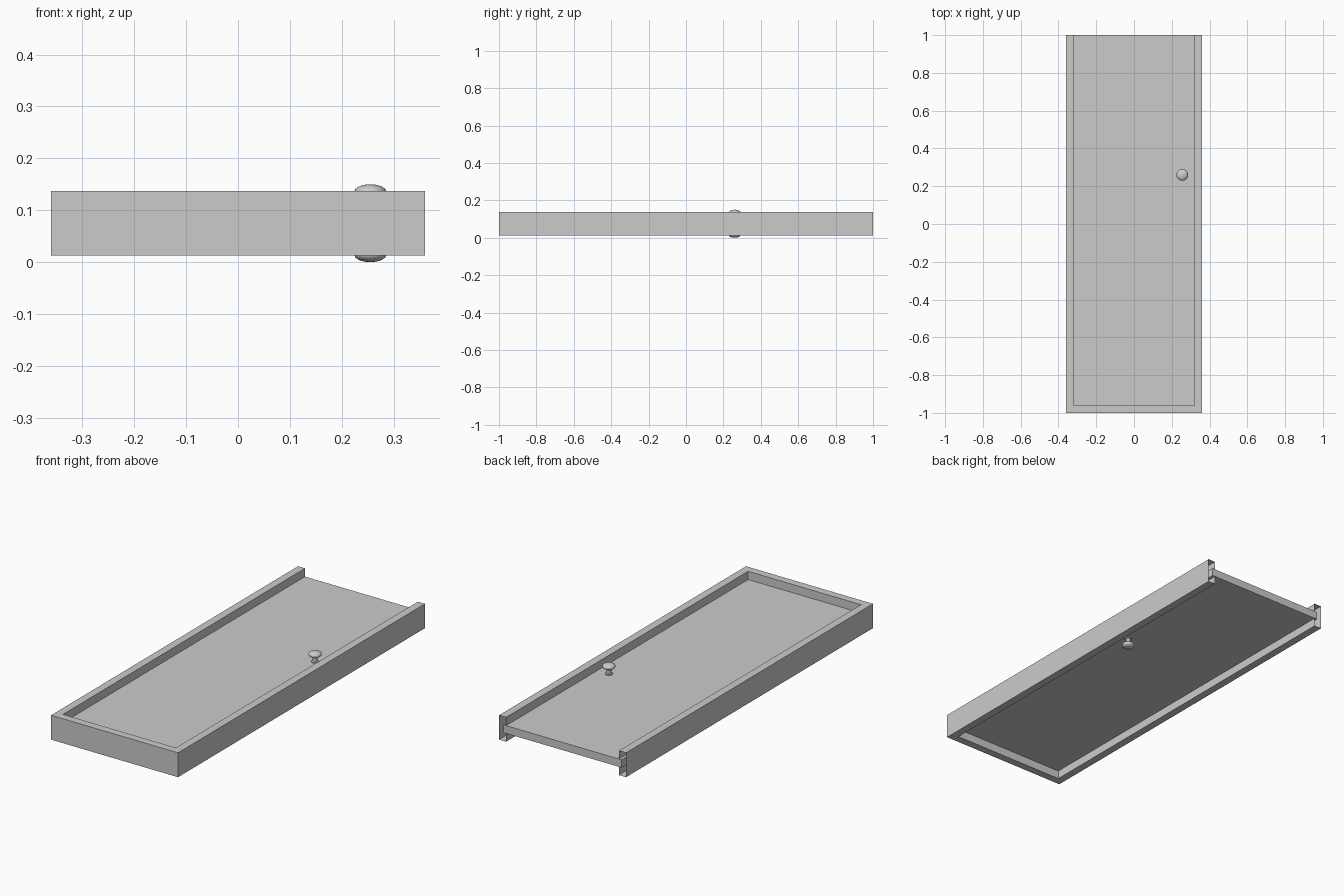
import bpy, bmesh, math

cube = bpy.data.objects.get("Cube")
if cube:
    bpy.data.objects.remove(cube)

grey = bpy.data.materials.new("plain_grey")
grey.use_nodes = True
grey.diffuse_color = (0.6, 0.6, 0.6, 1)
grey.node_tree.nodes["Principled BSDF"].inputs["Base Color"].default_value = (0.6, 0.6, 0.6, 1)

HALF_W, HALF_L, RAIL = 0.36, 1.0, 0.04
MID, HALF_H, HALF_T = 0.075, 0.0625, 0.02
GROOVE = 0.015


def add_object(name, bm, recalc=True):
    if recalc:
        bmesh.ops.recalc_face_normals(bm, faces=bm.faces)
    mesh = bpy.data.meshes.new(name)
    bm.to_mesh(mesh)
    bm.free()
    mesh.materials.append(grey)
    obj = bpy.data.objects.new(name, mesh)
    bpy.context.collection.objects.link(obj)
    return obj


# Frame: grooved profile (inset from outer edge, height) swept with mitred
# corners round three sides, left open at the ends
profile = [(0, -HALF_H), (RAIL, -HALF_H), (RAIL, -HALF_T),
           (RAIL - GROOVE, -HALF_T), (RAIL - GROOVE, HALF_T),
           (RAIL, HALF_T), (RAIL, HALF_H), (0, HALF_H)]
stations = [(-1, 1, 0), (-1, -1, 1), (1, -1, 1), (1, 1, 0)]
bm = bmesh.new()
rings = [[bm.verts.new((sx * (HALF_W - d), sy * (HALF_L - d * mitre), MID + h))
          for d, h in profile] for sx, sy, mitre in stations]
for a, b in zip(rings, rings[1:]):
    for i in range(len(profile)):
        j = (i + 1) % len(profile)
        bm.faces.new((a[i], a[j], b[j], b[i]))
add_object("door_frame", bm)

# Door panel, seated in the groove
bm = bmesh.new()
bmesh.ops.create_cube(bm, size=1)
reach = RAIL - GROOVE
front, back = -HALF_L + reach, HALF_L
for v in bm.verts:
    v.co.x *= 2 * (HALF_W - reach)
    v.co.y = front if v.co.y < 0 else back
    v.co.z = MID + v.co.z * 2 * HALF_T
add_object("door_panel", bm)

# Knobs: lathed base ring, neck and flattened cap on both faces
knob = [(0.018, 0.018), (0.018, 0.025), (0.012, 0.028), (0.012, 0.044),
        (0.022, 0.049), (0.029, 0.054), (0.031, 0.060), (0.029, 0.066),
        (0.022, 0.071), (0.012, 0.074), (0, 0.075)]
for name, side in (("top_knob", 1), ("bottom_knob", -1)):
    bm = bmesh.new()
    verts = [bm.verts.new((r, 0, side * h)) for r, h in knob]
    edges = [bm.edges.new(pair) for pair in zip(verts, verts[1:])]
    bmesh.ops.spin(bm, geom=verts + edges, axis=(0, 0, 1), cent=(0, 0, 0),
                   angle=math.tau, steps=24)
    bmesh.ops.remove_doubles(bm, verts=bm.verts, dist=0.0001)
    obj = add_object(name, bm)
    obj.location = (0.255, 0.26, MID)
    bpy.ops.object.select_all(action="DESELECT")
    obj.select_set(True)
    bpy.context.view_layer.objects.active = obj
    bpy.ops.object.shade_smooth_by_angle(angle=math.radians(40))
